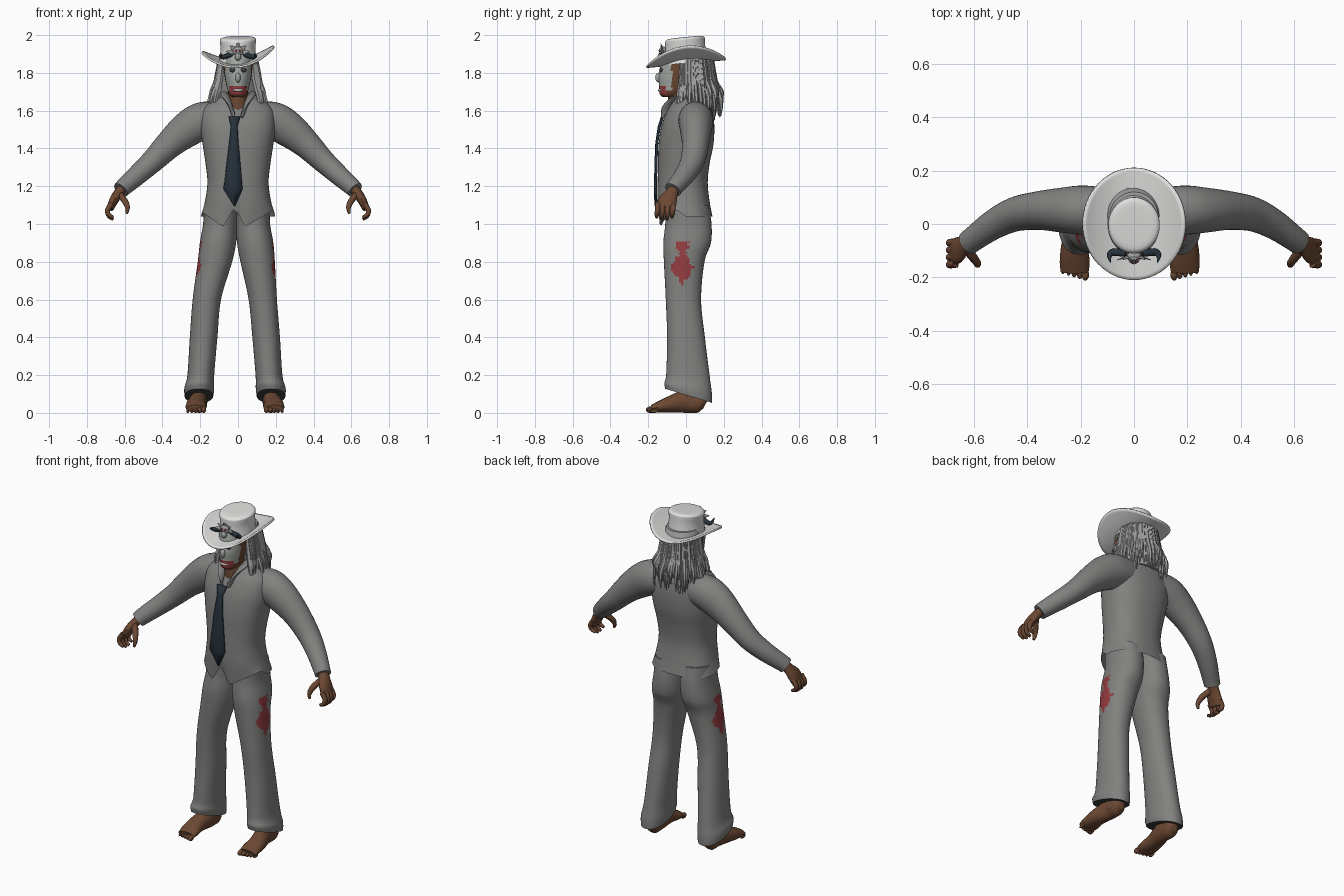
import bpy, bmesh, math, random
from mathutils import Vector, Matrix

if "Cube" in bpy.data.objects:
    bpy.data.objects.remove(bpy.data.objects["Cube"])

random.seed(4)


def material(name, r, g, b):
    m = bpy.data.materials.new(name)
    m.diffuse_color = (r, g, b, 1)
    m.use_nodes = True
    m.node_tree.nodes["Principled BSDF"].inputs["Base Color"].default_value = m.diffuse_color
    return m


SUIT = material("suit grey", .22, .225, .215)
HAIR = material("hair grey", .34, .35, .34)
HAT = material("hat white", .74, .74, .73)
TIE = material("tie navy", .02, .032, .045)
SKIN = material("brown skin", .15, .065, .033)
RED = material("stain red", .29, .045, .05)
PAINT = material("face paint", .36, .39, .36)
LINING = material("dark lining", .05, .055, .055)


def finish(name, bm, *mats):
    bmesh.ops.recalc_face_normals(bm, faces=bm.faces)
    me = bpy.data.meshes.new(name)
    bm.to_mesh(me)
    bm.free()
    ob = bpy.data.objects.new(name, me)
    bpy.context.collection.objects.link(ob)
    for m in mats:
        me.materials.append(m)
    return ob


def interp(table, x):
    for (x0, y0), (x1, y1) in zip(table, table[1:]):
        if x <= x1:
            return y0 + (y1 - y0) * max(0, (x - x0) / (x1 - x0))
    return table[-1][1]


def smooth_points(pts, steps):
    """Catmull-Rom through rows of (x, y, z, radius along ref, other radius)."""
    p = [pts[0]] + list(pts) + [pts[-1]]
    out = []
    for i in range(1, len(p) - 2):
        for k in range(steps):
            t = k / steps
            out.append([.5 * (2 * b + (c - a) * t + (2 * a - 5 * b + 4 * c - d) * t * t
                              + (3 * b - a - 3 * c + d) * t ** 3)
                        for a, b, c, d in zip(*p[i - 1:i + 3])])
    return out + [list(pts[-1])]


def tube(name, pts, mats, sides=16, steps=4, ref=(0, 1, 0), flat=False, sq=1,
         caps=(True, True), shape=None, rule=None):
    """Loft of elliptical rings; shape moves vertices, rule picks a face's colour."""
    rows, ref, bm, rings = smooth_points(pts, steps), Vector(ref), bmesh.new(), []
    pw = lambda c: math.copysign(abs(c) ** sq, c)
    for i, r in enumerate(rows):
        a, b = rows[max(i - 1, 0)], rows[min(i + 1, len(rows) - 1)]
        t = Vector((0, 0, 1)) if flat else (Vector(b[:3]) - Vector(a[:3])).normalized()
        v = t.cross(ref).normalized()
        u = v.cross(t)
        ring = []
        for k in range(sides):
            g = 2 * math.pi * k / sides
            ring.append(bm.verts.new(Vector(r[:3]) + u * pw(math.cos(g)) * r[3] + v * pw(math.sin(g)) * r[4]))
        rings.append(ring)
    for a, b in zip(rings, rings[1:]):
        for k in range(sides):
            bm.faces.new((a[k], a[(k + 1) % sides], b[(k + 1) % sides], b[k]))
    for cap, ring in zip(caps, (rings[0], rings[-1])):
        if cap:
            bm.faces.new(ring)
    if shape:
        for v in bm.verts:
            v.co = shape(v.co.copy())
    bmesh.ops.recalc_face_normals(bm, faces=bm.faces)
    if rule:
        for f in bm.faces:
            f.material_index = rule(f.calc_center_median(), f.normal)
    return finish(name, bm, *(mats if isinstance(mats, list) else [mats]))


def ball(name, loc, scale, mat):
    bm = bmesh.new()
    bmesh.ops.create_uvsphere(bm, u_segments=16, v_segments=10, radius=1,
                              matrix=Matrix.Translation(loc) @ Matrix.Diagonal((*scale, 1)))
    return finish(name, bm, mat)


def stack(rows, x=0):
    """Rows of (z, y front, y back, half width) to loft points."""
    return [(x, (f + b) / 2, z, (b - f) / 2, w) for z, f, b, w in rows]


# Jacket body with pointed front hem
HEM = [(-.2, 1.07), (-.08, .985), (-.015, 1.09), (.035, .985), (.2, 1.08)]


def hem(p):
    w = min(1, max(0, (1.12 - p.z) / .08)) * min(1, max(0, -p.y / .05))
    p.z += w * (interp(HEM, p.x) - 1.04)
    return p


tube("jacket", stack([(1.04, -.14, .14, .195), (1.12, -.15, .125, .175), (1.22, -.15, .115, .162),
                      (1.32, -.148, .125, .172), (1.42, -.145, .145, .187), (1.52, -.13, .15, .2),
                      (1.6, -.1, .14, .19), (1.65, -.07, .12, .14), (1.69, -.05, .1, .08)]),
     SUIT, sides=72, steps=5, flat=True, sq=.85, caps=(False, True), shape=hem)

# Tie: knot, narrow neck, widening blade with a point
bm = bmesh.new()
front = [(1.09, -.163), (1.2, -.166), (1.42, -.16), (1.52, -.145), (1.58, -.125)]
rows = []
for z, l, r in [(1.57, -.05, .013), (1.515, -.038, -.003), (1.43, -.047, .003), (1.35, -.057, .01),
                (1.27, -.067, .017), (1.185, -.077, .024), (1.095, -.021, -.015)]:
    rows.append([bm.verts.new((x, interp(front, z) - d, z)) for x, d in ((l, 0), ((l + r) / 2, .004), (r, 0))])
for a, b in zip(rows, rows[1:]):
    for k in (0, 1):
        bm.faces.new((a[k], b[k], b[k + 1], a[k + 1]))
tie = finish("tie", bm, TIE)
tie.modifiers.new("thickness", "SOLIDIFY").thickness = .012

# Trousers: two lofted legs, stains on the outer thighs, dark inside the cuffs
LEG = [(1.1, -.11, .12, .088), (1., -.11, .135, .09), (.9, -.12, .132, .096), (.8, -.117, .098, .091),
       (.6, -.107, .08, .075), (.4, -.1, .1, .073), (.2, -.105, .125, .071), (.13, -.115, .137, .079),
       (.09, -.11, .137, .076)]
LEG_X = [.09, .095, .106, .122, .165, .182, .197, .205, .207]
SHIFT = [.01, .015, .015, .018, .034, .033, .033, .032, .032]


def slant(p):
    p.z -= max(0, min(1, (.2 - p.z) / .1)) * (p.y - .015) * .3
    return p


for s, side in ((-1, "left"), (1, "right")):
    xs = [s * (x - (d if s > 0 else 0)) for x, d in zip(LEG_X, SHIFT)]

    def stain(c, n, s=s):
        if c.z < .15 and n.z < -.8:
            return 2
        dy = abs(c.y + .02) + random.uniform(-.008, .008)
        hit = (dy / .065 + abs(c.z - .77) / .095 < 1 or (dy < .02 and .83 < c.z < .89)
               or (dy < .035 and .87 < c.z < .91))
        return 1 if hit and n.x * s > .2 else 0

    tube(side + " trouser leg", [(x, *p[1:]) for x, p in zip(xs, stack(LEG))], [SUIT, RED, LINING],
         sides=56, steps=14, flat=True, sq=.92, shape=slant, rule=stain)
    # Bare foot, ankle and toes
    fx, tx = xs[-1], xs[-1] + s * .015
    tube(side + " foot", [(fx, .1, .04, .02, .022), (fx, .075, .05, .042, .05), (fx, 0, .06, .044, .06),
                          (tx, -.08, .046, .05, .045), (tx, -.14, .032, .056, .031),
                          (tx, -.18, .022, .052, .02)], SKIN, ref=(1, 0, 0))
    tube(side + " ankle", [(fx, .03, .04, .05, .042), (fx, .03, .2, .045, .042)], SKIN)
    for k in range(5):
        r = .017 - .002 * k
        ball(side + " toe", (tx + s * (-.04 + .021 * k), -.19 + .006 * k, r), (r * .8, .022, r), SKIN)

# Sleeves and hands
for s, side in ((-1, "left"), (1, "right")):
    def arm(name, pts, mat, **kw):
        tube(side + " " + name, [(s * p[0], *p[1:]) for p in pts], mat, **kw)

    arm("sleeve", [(.1, .05, 1.555, .085, .09), (.19, .052, 1.545, .092, .1), (.27, .052, 1.5, .084, .094),
                   (.36, .05, 1.425, .072, .076), (.45, .035, 1.335, .064, .062),
                   (.53, -.005, 1.262, .055, .054), (.6, -.055, 1.2, .047, .047),
                   (.62, -.07, 1.18, .046, .044)], SUIT, sides=32)
    arm("palm", [(.6, -.055, 1.2, .03, .028), (.632, -.075, 1.165, .034, .026), (.66, -.098, 1.12, .05, .024),
                 (.677, -.108, 1.08, .046, .018)], SKIN)
    for k in range(4):
        y, d = -.068 - .027 * k, .012 * abs(k - 1.5)
        arm("finger", [(.668, y, 1.11, .014, .014), (.69, y - .002, 1.075, .014, .014),
                       (.684, y - .005, 1.04 + d * .5, .012, .012), (.66, y - .006, 1.018 + d, .008, .008)],
            SKIN, sides=10)
    arm("thumb", [(.63, -.09, 1.16, .018, .018), (.598, -.13, 1.12, .016, .017), (.585, -.15, 1.085, .013, .013),
                  (.59, -.155, 1.055, .007, .007)], SKIN, sides=10)
    arm("collar", [(.07, .01, 1.69, .012, .024), (.058, -.06, 1.665, .01, .026), (.035, -.108, 1.61, .01, .022),
                   (.02, -.125, 1.565, .006, .008)], SUIT, sides=12, ref=(0, .5, 1))

# Neck and painted head
tube("neck", [(0, -.03, 1.53, .07, .055), (0, -.035, 1.63, .062, .052), (0, -.03, 1.74, .06, .052)], SKIN, sides=24)


def face_colour(c, n):
    if 1.682 < c.z < 1.728 and c.y < -.1 and abs(c.x) < .045:
        return 2
    return 1 if c.z > 1.71 and c.y < -.075 else 0


tube("head", stack([(1.672, -.125, -.04, .032), (1.69, -.14, -.01, .048), (1.73, -.142, .04, .06),
                    (1.78, -.145, .065, .07), (1.84, -.135, .075, .077), (1.9, -.12, .08, .08)]),
     [SKIN, PAINT, RED], sides=40, steps=6, flat=True, rule=face_colour)
ball("nose", (0, -.145, 1.775), (.014, .018, .026), PAINT)
ball("teeth", (0, -.128, 1.708), (.03, .02, .009), HAT)
for s in (-1, 1):
    ball("eye", (s * .028, -.132, 1.815), (.017, .01, .012), LINING)

# Hair: a mass behind the head and loose tapered strands
tube("hair mass", stack([(1.6, .05, .16, .095), (1.65, .01, .16, .112), (1.75, -.04, .155, .115),
                         (1.84, -.06, .145, .108), (1.9, -.06, .12, .09)]), HAIR, sides=32, flat=True)
for i in range(84):
    a = math.radians(-128 + 256 * i / 83 + random.uniform(-3, 3))
    sx, cy, flare = math.sin(a), math.cos(a), random.uniform(1, 1.3)
    end = random.uniform(1.54, 1.66)
    w = random.uniform(.009, .016)
    tube("hair strand", [(.1 * sx, .04 + .1 * cy, 1.87, w * .6, w * .6),
                         (.116 * sx, .045 + .108 * cy, 1.76, w, w),
                         (.12 * sx * flare, .05 + .11 * cy * flare, (end + 1.75) / 2, w * .9, w * .9),
                         (.122 * sx * flare, .055 + .105 * cy * flare, end, .002, .002)],
         HAIR, sides=6, steps=3)

# Hat: curled brim and tilted crown
bm = bmesh.new()
N, rings = 64, []
for j in range(9):
    t = .45 + .55 * j / 8
    ring = []
    for k in range(N):
        a = 2 * math.pi * k / N
        x, y = .188 * t * math.cos(a), .21 * t * math.sin(a)
        ring.append(bm.verts.new((x, y, 1.857 + .1 * y + .08 * x + .072 * t * t * math.cos(a) ** 2)))
    rings.append(ring)
for a, b in zip(rings, rings[1:]):
    for k in range(N):
        bm.faces.new((a[k], a[(k + 1) % N], b[(k + 1) % N], b[k]))
brim = finish("hat brim", bm, HAT)
brim.modifiers.new("thickness", "SOLIDIFY").thickness = .01


def tilt(p):
    p.z += .1 * p.y + .02 * p.x
    return p


tube("hat crown", stack([(1.85, -.115, .113, .103), (1.88, -.113, .108, .096), (1.93, -.11, .102, .092),
                         (1.97, -.11, .1, .096), (1.98, -.106, .097, .094), (1.988, -.09, .08, .078),
                         (1.989, -.03, .03, .03)]), HAT, sides=48, flat=True, shape=tilt)

# Hat ornament: small skull, pale feathers and dark curved claws
ball("ornament skull", (0, -.122, 1.915), (.028, .02, .026), HAIR)
ball("ornament jaw", (0, -.135, 1.885), (.017, .016, .02), HAIR)
for s in (-1, 1):
    ball("ornament eye", (s * .011, -.139, 1.918), (.007, .006, .007), RED)
    tube("claw", [(s * .03, -.112, 1.9, .012, .012), (s * .075, -.105, 1.885, .013, .015),
                  (s * .092, -.118, 1.89, .009, .01), (s * .088, -.145, 1.905, .001, .001)],
         TIE, sides=10, ref=(0, 0, 1))
    for k in range(3):
        a = math.radians(10 + 38 * k)
        dx, dz = s * math.cos(a), math.sin(a)
        tube("feather", [(0, -.115, 1.905, .004, .008), (.035 * dx, -.125, 1.905 + .03 * dz, .004, .012),
                         (.065 * dx, -.135, 1.905 + .052 * dz, .001, .001)], HAIR, sides=8)

# Smooth shading with sharp creases kept
bpy.ops.object.select_all(action="SELECT")
bpy.context.view_layer.objects.active = tie
bpy.ops.object.shade_smooth_by_angle(angle=math.radians(40))
